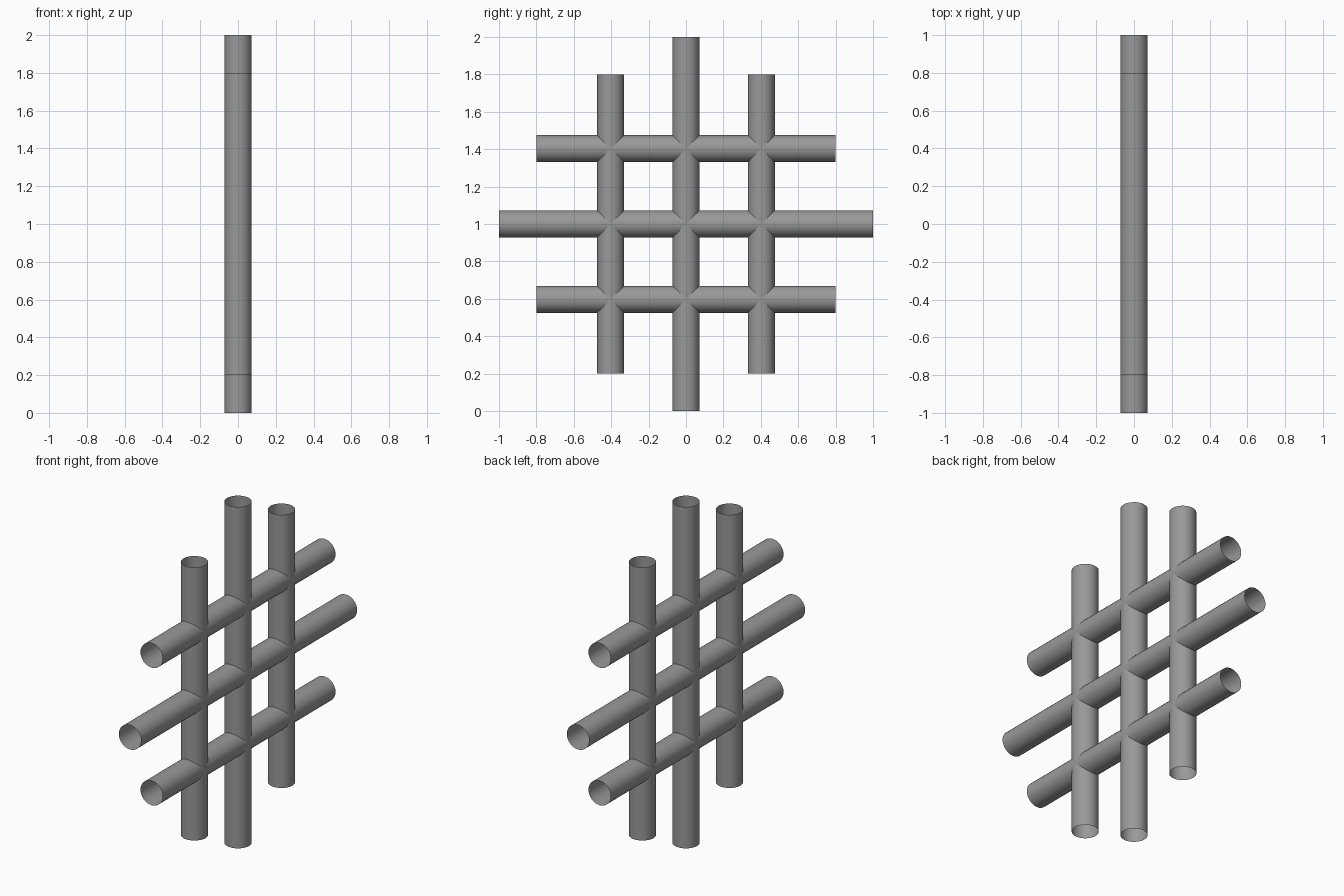
import bpy
import math

if "Cube" in bpy.data.objects:
    bpy.data.objects.remove(bpy.data.objects["Cube"], do_unlink=True)

RADIUS = 0.072
SPACING = 0.403
LONG, SHORT = 2.0, 1.6
CENTRE_Z = 1.0

grey = bpy.data.materials.new("mid_grey")
grey.use_nodes = True
colour = (0.32, 0.32, 0.32, 1)
grey.diffuse_color = colour
grey.node_tree.nodes["Principled BSDF"].inputs["Base Color"].default_value = colour


def tube(name, length, location, rotation):
    """Open-ended round tube."""
    bpy.ops.mesh.primitive_cylinder_add(
        vertices=32, radius=RADIUS, depth=length, end_fill_type='NOTHING',
        location=location, rotation=rotation)
    obj = bpy.context.object
    obj.name = name
    obj.data.materials.append(grey)
    bpy.ops.object.shade_smooth_by_angle(angle=math.radians(30))


# Three uprights crossed by three rails, the middle one of each longer
for i, (upright, rail) in enumerate((("front", "lower"), ("middle", "middle"), ("back", "upper"))):
    offset = (i - 1) * SPACING
    length = LONG if i == 1 else SHORT
    tube(upright + "_upright_tube", length, (0, offset, CENTRE_Z), (0, 0, 0))
    tube(rail + "_cross_tube", length, (0, 0, CENTRE_Z + offset), (math.pi / 2, 0, 0))
